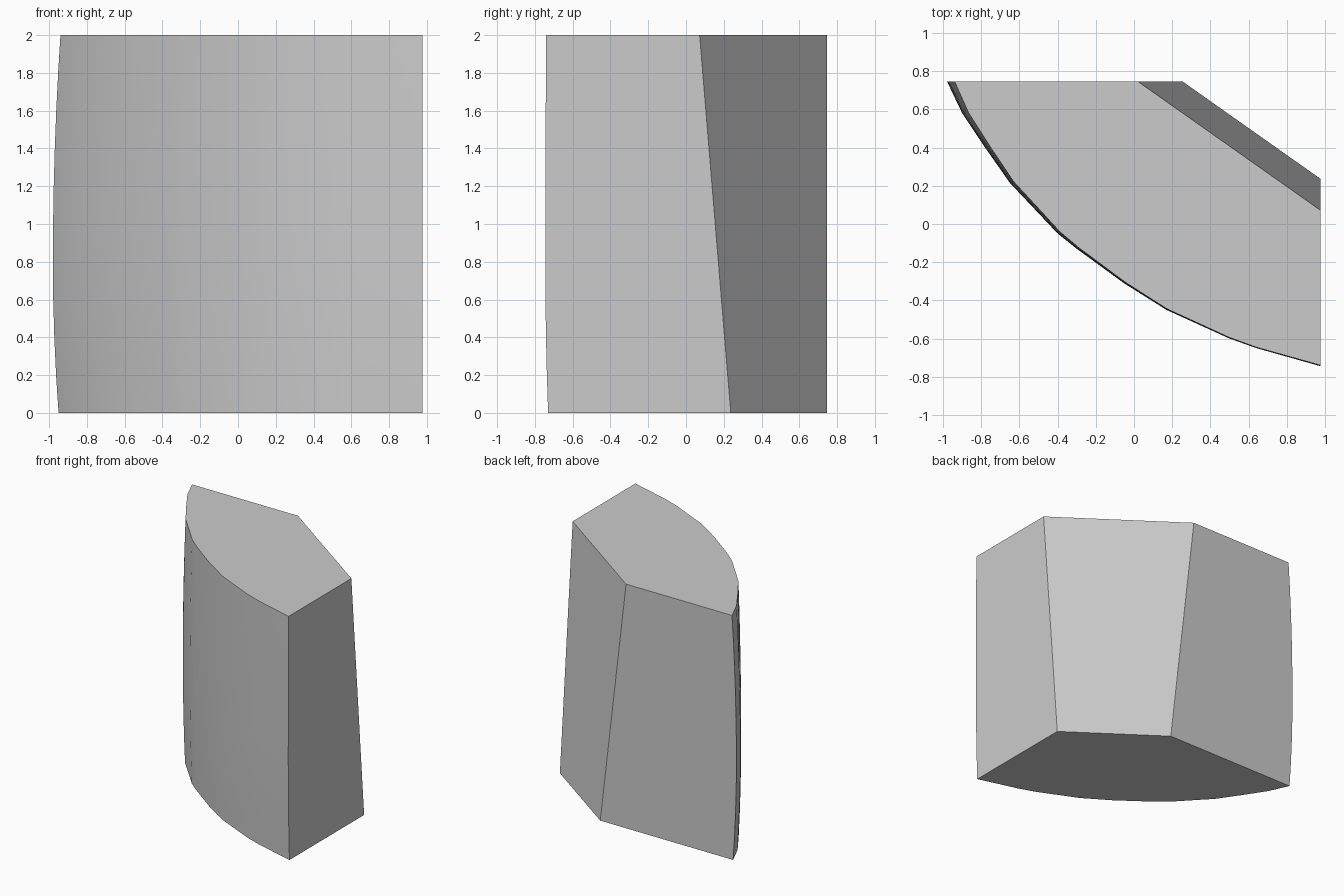
import bpy, bmesh, math
from mathutils import Vector

cube = bpy.data.objects.get("Cube")
if cube:
    bpy.data.objects.remove(cube, do_unlink=True)

# Plain grey stone
grey = bpy.data.materials.new("grey stone")
grey.use_nodes = True
colour = (0.6, 0.6, 0.6, 1)
grey.diffuse_color = colour
grey.node_tree.nodes["Principled BSDF"].inputs["Base Color"].default_value = colour

# Widest outline of the curved face, from the back left corner to the front right
CURVE = [(-0.98, 0.747), (-0.9, 0.58), (-0.78, 0.4), (-0.65, 0.215),
         (-0.4, -0.05), (-0.3, -0.13), (-0.05, -0.312), (0.17, -0.45),
         (0.5, -0.6), (0.64, -0.65), (0.977, -0.745)]
HEIGHT, BELLY, LEVELS = 2.0, 0.8, 10


def ring(z):
    """Outline at one height, drawn in slightly above and below the belly."""
    points = []
    for i, (x, y) in enumerate(CURVE):
        t = i / (len(CURVE) - 1)
        if z > BELLY:
            inset = (0.04 * (1 - t) ** 2 + 0.005 * t ** 2) * ((z - BELLY) / (HEIGHT - BELLY)) ** 2
        else:
            inset = (0.03 * (1 - t) ** 2 + 0.015 * t ** 2) * (1 - z / BELLY) ** 2
        a = t * math.pi / 2
        points.append((x + inset * math.cos(a), y + inset * math.sin(a), z))
    return points + [(0.977, 0.747, z)]


# Lofted block with flat ends
bm = bmesh.new()
rings = [[bm.verts.new(p) for p in ring(HEIGHT * k / LEVELS)] for k in range(LEVELS + 1)]
count = len(rings[0])
for low, high in zip(rings, rings[1:]):
    for i in range(count):
        j = (i + 1) % count
        bm.faces.new((low[i], low[j], high[j], high[i]))
bm.faces.new(rings[0][::-1])
bm.faces.new(rings[-1])

# Leaning cut across the back corner
a, b, c = Vector((0.977, 0.072, 2)), Vector((0.02, 0.747, 2)), Vector((0.977, 0.237, 0))
normal = (b - a).cross(c - a).normalized()
if normal.x < 0:
    normal = -normal
cut = bmesh.ops.bisect_plane(bm, geom=bm.verts[:] + bm.edges[:] + bm.faces[:],
                             plane_co=a, plane_no=normal, clear_outer=True)
edges = [e for e in cut["geom_cut"] if isinstance(e, bmesh.types.BMEdge)]
bmesh.ops.contextual_create(bm, geom=edges)
bmesh.ops.recalc_face_normals(bm, faces=bm.faces[:])

mesh = bpy.data.meshes.new("curved_block")
bm.to_mesh(mesh)
bm.free()
mesh.materials.append(grey)
block = bpy.data.objects.new("curved_block", mesh)
bpy.context.collection.objects.link(block)

# Smooth curved face, sharp corners
bpy.ops.object.select_all(action="DESELECT")
block.select_set(True)
bpy.context.view_layer.objects.active = block
bpy.ops.object.shade_smooth_by_angle(angle=math.radians(20))
